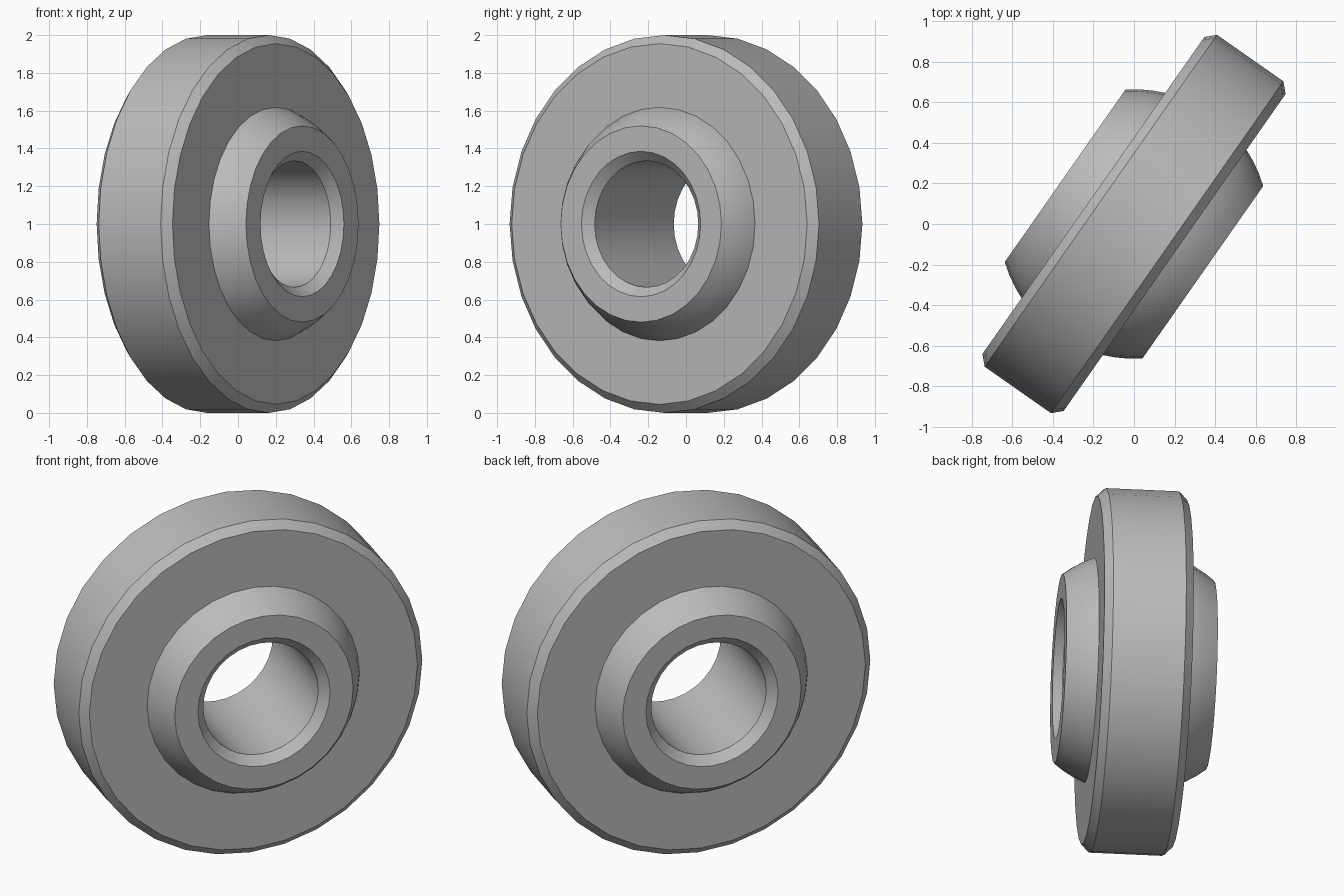
import bpy, bmesh
from math import radians, sqrt, pi, sin, cos
from mathutils import Matrix, Vector

SEGMENTS = 32
BALL_RADIUS = 0.665
HALF_LENGTH = 0.415

cube = bpy.data.objects.get("Cube")
if cube:
    bpy.data.objects.remove(cube, do_unlink=True)

steel = bpy.data.materials.new("plain_grey_steel")
steel.use_nodes = True
GREY = (0.5, 0.5, 0.5, 1)
steel.diffuse_color = GREY
steel.node_tree.nodes["Principled BSDF"].inputs["Base Color"].default_value = GREY


def lathe(name, profile):
    """Revolve a closed (radius, axial) profile about the tilted bearing axis."""
    bm = bmesh.new()
    rings = []
    for i in range(SEGMENTS):
        t = 2 * pi * i / SEGMENTS
        rings.append([bm.verts.new((a, r * sin(t), r * cos(t))) for r, a in profile])
    n = len(profile)
    for i in range(SEGMENTS):
        here, after = rings[i], rings[(i + 1) % SEGMENTS]
        for j in range(n):
            k = (j + 1) % n
            bm.faces.new((here[j], here[k], after[k], after[j]))
    bmesh.ops.recalc_face_normals(bm, faces=bm.faces)
    mesh = bpy.data.meshes.new(name)
    bm.transform(Matrix.Translation(Vector((0, 0, 1))) @ Matrix.Rotation(radians(-35), 4, "Z"))
    bm.to_mesh(mesh)
    bm.free()
    mesh.materials.append(steel)
    obj = bpy.data.objects.new(name, mesh)
    bpy.context.collection.objects.link(obj)
    bpy.ops.object.select_all(action="DESELECT")
    obj.select_set(True)
    bpy.context.view_layer.objects.active = obj
    bpy.ops.object.shade_smooth_by_angle(angle=radians(25))
    return obj


def mirrored(half):
    """Complete a profile given from its positive axial side."""
    return half + [(r, -a) for r, a in reversed(half)]


# Outer ring with chamfered rim; its bore is seated inside the ball
lathe("outer_ring", mirrored([(0.6, 0.245), (0.955, 0.245), (1.0, 0.2)]))

# Spherical inner ring with a chamfered through bore
arc = [HALF_LENGTH * (1 - i / 7.5) for i in range(8)]
ball = [(sqrt(BALL_RADIUS ** 2 - a * a), a) for a in arc]
bore = [(0.335, 0.365), (0.385, HALF_LENGTH)]
lathe("inner_ball_ring", mirrored(bore + ball))
